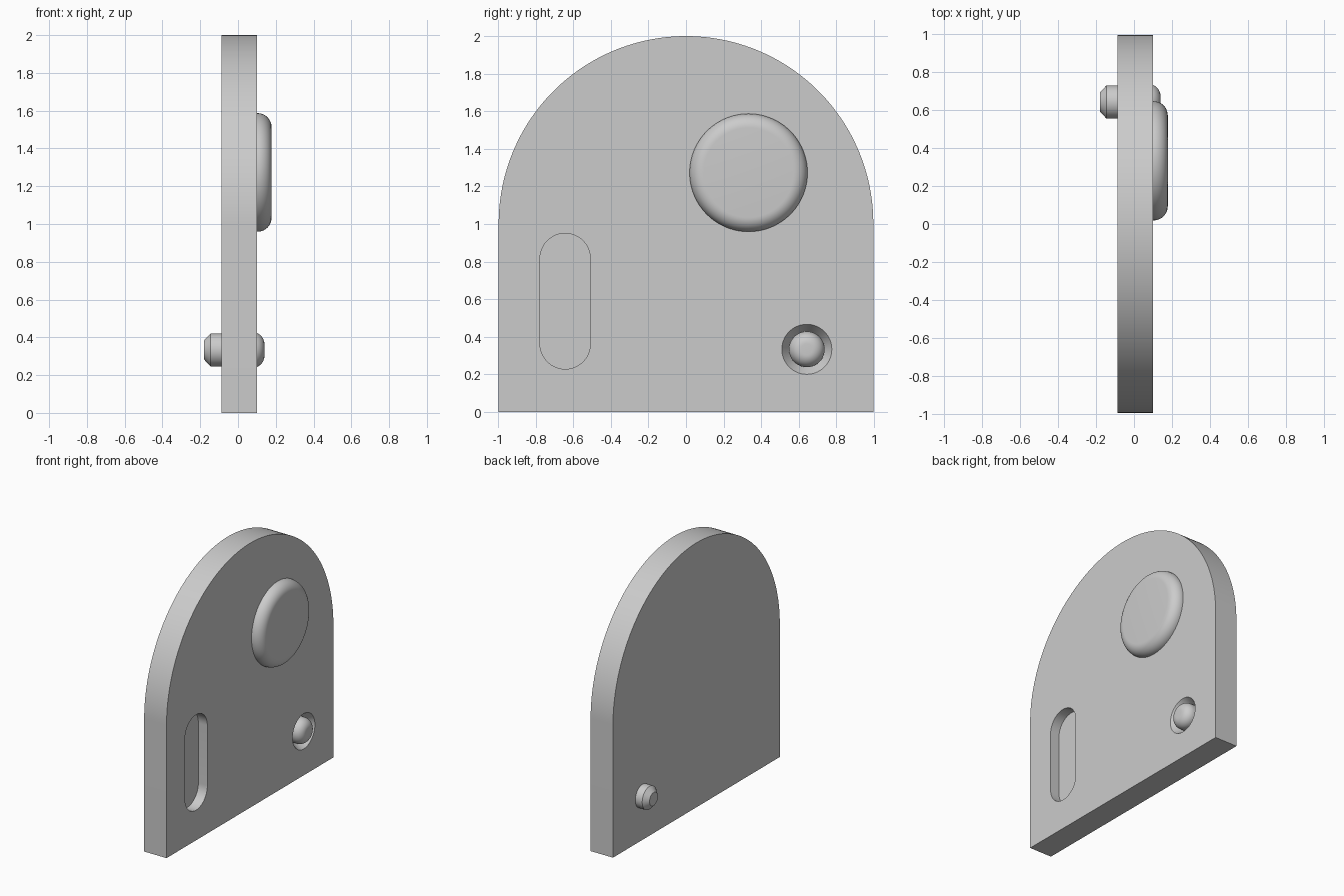
import bpy, bmesh
from math import sin, cos, pi, radians

cube = bpy.data.objects.get("Cube")
if cube:
    bpy.data.objects.remove(cube, do_unlink=True)

grey = bpy.data.materials.new("plain grey")
grey.use_nodes = True
grey.diffuse_color = (0.6, 0.6, 0.6, 1)
grey.node_tree.nodes["Principled BSDF"].inputs["Base Color"].default_value = grey.diffuse_color

BACK, FACE = -0.087, 0.10          # plate surfaces along x
PIN_Y, PIN_Z = 0.643, 0.333


def finish(bm, name):
    bmesh.ops.recalc_face_normals(bm, faces=bm.faces)
    mesh = bpy.data.meshes.new(name)
    bm.to_mesh(mesh)
    bm.free()
    mesh.materials.append(grey)
    obj = bpy.data.objects.new(name, mesh)
    bpy.context.collection.objects.link(obj)
    return obj


def smooth(obj):
    bpy.ops.object.select_all(action='DESELECT')
    obj.select_set(True)
    bpy.context.view_layer.objects.active = obj
    bpy.ops.object.shade_smooth_by_angle(angle=radians(30))


def arc(cy, cz, r, start, end, steps):
    angles = [start + (end - start) * i / steps for i in range(steps + 1)]
    return [(cy + r * cos(a), cz + r * sin(a)) for a in angles]


def prism(name, outline, x0, x1):
    """Extrude a y-z outline along x."""
    bm = bmesh.new()
    face = bm.faces.new([bm.verts.new((x0, y, z)) for y, z in outline])
    new = bmesh.ops.extrude_face_region(bm, geom=[face])["geom"]
    bmesh.ops.translate(bm, vec=(x1 - x0, 0, 0),
                        verts=[v for v in new if isinstance(v, bmesh.types.BMVert)])
    return finish(bm, name)


def turned(name, profile, cy, cz, sides=72):
    """Revolve (x, radius) points about an axis along x, with capped ends."""
    bm = bmesh.new()
    rings = [[bm.verts.new((x, cy + r * cos(2 * pi * i / sides), cz + r * sin(2 * pi * i / sides)))
              for i in range(sides)] for x, r in profile]
    for a, b in zip(rings, rings[1:]):
        for i in range(sides):
            j = (i + 1) % sides
            bm.faces.new((a[i], a[j], b[j], b[i]))
    bm.faces.new(rings[0])
    bm.faces.new(rings[-1])
    return finish(bm, name)


def rounded_end(top, radius, fillet):
    """Profile points of a rounded rim ending in a flat top."""
    return arc(top - fillet, radius - fillet, fillet, pi / 2, 0, 10)


# Arched plate
R = 0.997
plate = prism("arched_plate", [(-R, 0), (R, 0)] + arc(0, 2 - R, R, 0, pi, 96), BACK, FACE)

# Blind slot and conical pocket, cut from the plate
slot_r = 0.134
slot = prism("slot_cutter",
             arc(-0.643, 0.816, slot_r, 0, pi, 24) + arc(-0.643, 0.362, slot_r, pi, 2 * pi, 24),
             FACE - 0.075, FACE + 0.05)
pocket = turned("pocket_cutter", [(FACE - 0.06, 0.093), (FACE, 0.133), (FACE + 0.05, 0.133)],
                PIN_Y, PIN_Z)
bpy.context.view_layer.objects.active = plate
for cutter in (slot, pocket):
    cutter.hide_render = True
    mod = plate.modifiers.new("cut", 'BOOLEAN')
    mod.operation = 'DIFFERENCE'
    mod.solver = 'EXACT'
    mod.object = cutter
    bpy.ops.object.modifier_apply(modifier=mod.name)
    bpy.data.objects.remove(cutter, do_unlink=True)
smooth(plate)

# Large round button
smooth(turned("round_button", [(FACE - 0.01, 0.314)] + rounded_end(0.178, 0.314, 0.075),
              0.333, 1.273, 96))

# Rounded pin head sitting in the pocket
smooth(turned("pin_head", [(0.02, 0.095)] + rounded_end(0.14, 0.095, 0.065), PIN_Y, PIN_Z))

# Chamfered pin tail on the back
smooth(turned("pin_tail", [(BACK + 0.01, 0.0875), (-0.145, 0.0875), (-0.18, 0.05)],
              PIN_Y, PIN_Z))
